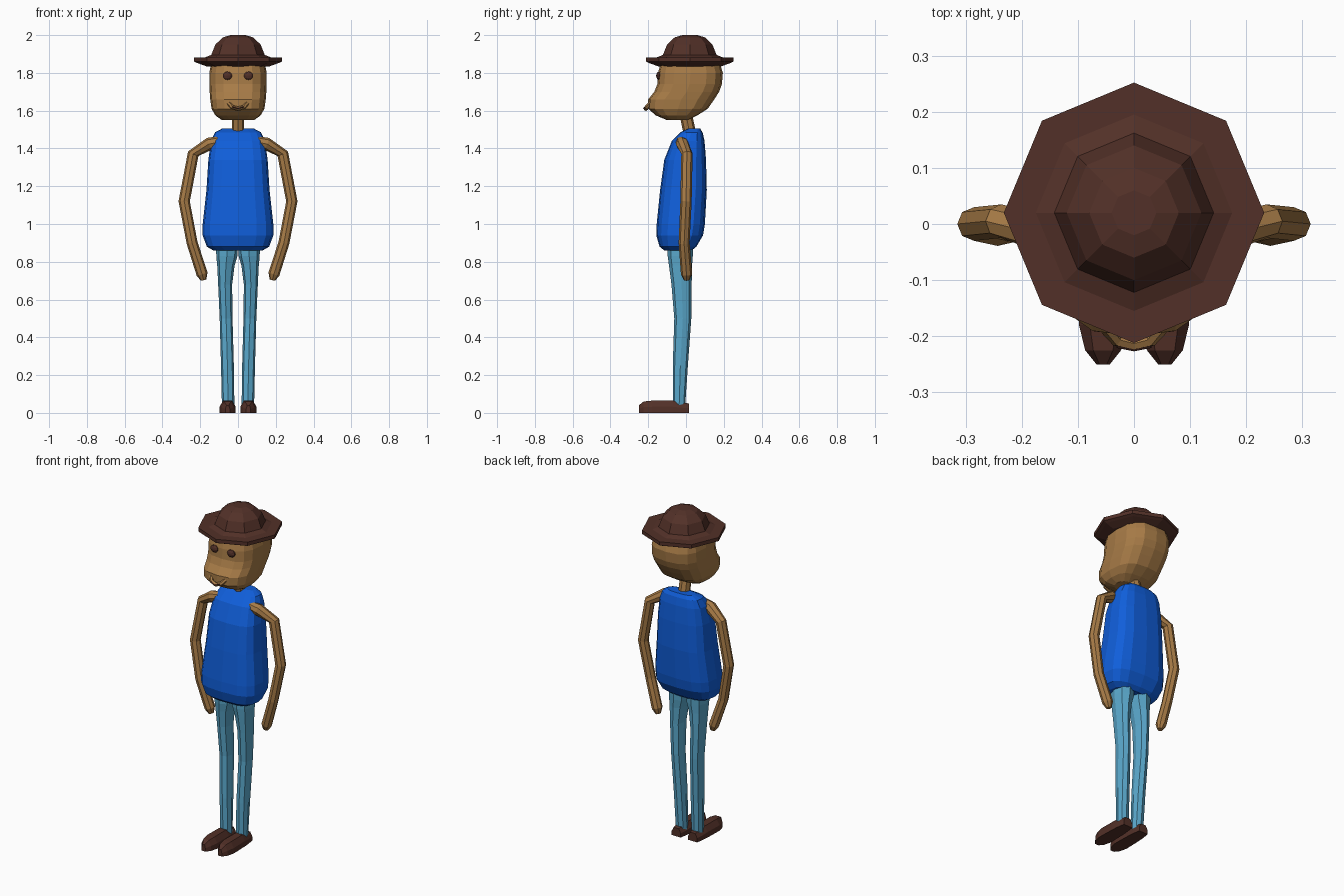
import bpy, bmesh, math
from mathutils import Vector


def material(name, rgb):
    m = bpy.data.materials.new(name)
    m.diffuse_color = (*rgb, 1)
    return m


SKIN = material("tan skin", (0.39, 0.20, 0.063))
BROWN = material("dark brown", (0.085, 0.03, 0.021))
BLUE = material("shirt blue", (0.005, 0.112, 0.70))
DENIM = material("light blue denim", (0.102, 0.39, 0.60))


def loft(name, rings, mat):
    """Skin a list of equal-length point rings and cap both ends."""
    bm = bmesh.new()
    vr = [[bm.verts.new(p) for p in r] for r in rings]
    n = len(vr[0])
    for a, b in zip(vr, vr[1:]):
        for i in range(n):
            j = (i + 1) % n
            bm.faces.new((a[i], a[j], b[j], b[i]))
    bm.faces.new(vr[0])
    bm.faces.new(vr[-1])
    bmesh.ops.recalc_face_normals(bm, faces=bm.faces)
    me = bpy.data.meshes.new(name)
    bm.to_mesh(me)
    bm.free()
    me.materials.append(mat)
    ob = bpy.data.objects.new(name, me)
    bpy.context.collection.objects.link(ob)
    return ob


def oval(z, y0, y1, cx, hx, sides, power=2.0):
    """Horizontal rounded section from y0 to y1, half width hx."""
    def f(v):
        return math.copysign(abs(v) ** (2 / power), v) if abs(v) > 1e-6 else 0
    ring = []
    for i in range(sides):
        a = 2 * math.pi * i / sides
        ring.append(Vector((cx + hx * f(math.cos(a)),
                            (y0 + y1) / 2 + (y1 - y0) / 2 * f(math.sin(a)), z)))
    return ring


def tube(name, path, mat, sides=8):
    """Tube along points (x, y, z, radius) lying roughly in an xz plane."""
    pts = [Vector(p[:3]) for p in path]
    rings = []
    for i, p in enumerate(pts):
        t = (pts[min(i + 1, len(pts) - 1)] - pts[max(i - 1, 0)]).normalized()
        u = t.cross(Vector((0, 1, 0))).normalized()
        v = t.cross(u)
        rings.append([p + path[i][3] * (u * math.cos(a) + v * math.sin(a))
                      for a in (2 * math.pi * k / sides for k in range(sides))])
    return loft(name, rings, mat)


# Hat: octagonal brim and stepped crown (radius, height)
hat = [(0.10, 1.84), (0.165, 1.834), (0.215, 1.852), (0.232, 1.86), (0.232, 1.882),
       (0.175, 1.882), (0.142, 1.895), (0.12, 1.95), (0.08, 1.988), (0.04, 2.0)]
loft("hat", [oval(z, 0.02 - r, 0.02 + r, 0, r, 8) for r, z in hat], BROWN)

# Head: leaning skull with a muzzle (z, front, back, half width)
head = [(1.55, -0.10, 0.01, 0.085), (1.575, -0.16, 0.06, 0.12), (1.61, -0.20, 0.115, 0.14),
        (1.66, -0.20, 0.15, 0.147), (1.70, -0.168, 0.175, 0.15), (1.74, -0.152, 0.19, 0.152),
        (1.80, -0.148, 0.195, 0.152), (1.85, -0.135, 0.18, 0.142), (1.90, -0.08, 0.12, 0.09)]
loft("head", [oval(z, a, b, 0, w, 16, 2.8) for z, a, b, w in head], SKIN)

# Lip and mouth line
lip = [(-0.05, -0.185, 1.64), (-0.03, -0.207, 1.618), (0, -0.213, 1.61),
       (0.03, -0.207, 1.618), (0.05, -0.185, 1.64)]
tube("lip", [(*p, 0.012) for p in lip], SKIN, 6)
tube("mouth_line", [(x, y - 0.010, z + 0.002, 0.004) for x, y, z in lip[1:4]], BROWN, 4)

# Neck
tube("neck", [(0, 0.02, 1.48, 0.033), (0, -0.005, 1.60, 0.033)], SKIN)

# Shirt torso (z, front, back, half width)
torso = [(0.86, -0.115, 0.03, 0.13), (0.88, -0.14, 0.055, 0.165), (0.94, -0.157, 0.09, 0.187),
         (1.00, -0.155, 0.10, 0.187), (1.18, -0.137, 0.11, 0.167), (1.34, -0.115, 0.106, 0.157),
         (1.44, -0.075, 0.098, 0.142), (1.485, -0.03, 0.088, 0.122), (1.505, 0.01, 0.075, 0.085)]
loft("shirt", [oval(z, a, b, 0, w, 16, 3.0) for z, a, b, w in torso], BLUE)

# Paired parts
arm = [(0.10, -0.025, 1.435, 0.03), (0.15, -0.02, 1.425, 0.034), (0.237, 0.005, 1.372, 0.03),
       (0.285, 0.0, 1.12, 0.03), (0.243, -0.01, 0.90, 0.029), (0.19, 0.003, 0.735, 0.03),
       (0.182, 0.004, 0.703, 0.015)]
leg = [(0.03, -0.068, -0.005, 0.052, 0.033), (0.25, -0.07, 0.01, 0.056, 0.034),
       (0.50, -0.062, 0.028, 0.063, 0.034), (0.68, -0.077, 0.03, 0.068, 0.037),
       (0.78, -0.09, 0.032, 0.064, 0.046), (0.83, -0.097, 0.036, 0.059, 0.056),
       (0.90, -0.10, 0.04, 0.058, 0.058)]
# shoe sections: y, half width, top height
shoe = [(0.015, 0.03, 0.05), (-0.03, 0.037, 0.056), (-0.07, 0.04, 0.065), (-0.18, 0.043, 0.065),
        (-0.225, 0.032, 0.06), (-0.25, 0.012, 0.04)]
for side, s in (("right", 1), ("left", -1)):
    tube(side + "_arm", [(s * x, y, z, r) for x, y, z, r in arm], SKIN)
    loft(side + "_leg", [oval(z, a, b, s * c, w, 8, 2.3) for z, a, b, c, w in leg], DENIM)
    loft(side + "_shoe", [[Vector((s * 0.055 + kx * w, y, kz * t)) for kx, kz in
                           ((-1, 0), (1, 0), (1, 0.5), (0.55, 1), (-0.55, 1), (-1, 0.5))]
                          for y, w, t in shoe], BROWN)
    # Eye
    bpy.ops.mesh.primitive_uv_sphere_add(segments=10, ring_count=6, radius=1,
                                         location=(s * 0.056, -0.144, 1.785))
    eye = bpy.context.object
    eye.name = side + "_eye"
    eye.scale = (0.026, 0.014, 0.022)
    eye.data.materials.append(BROWN)
